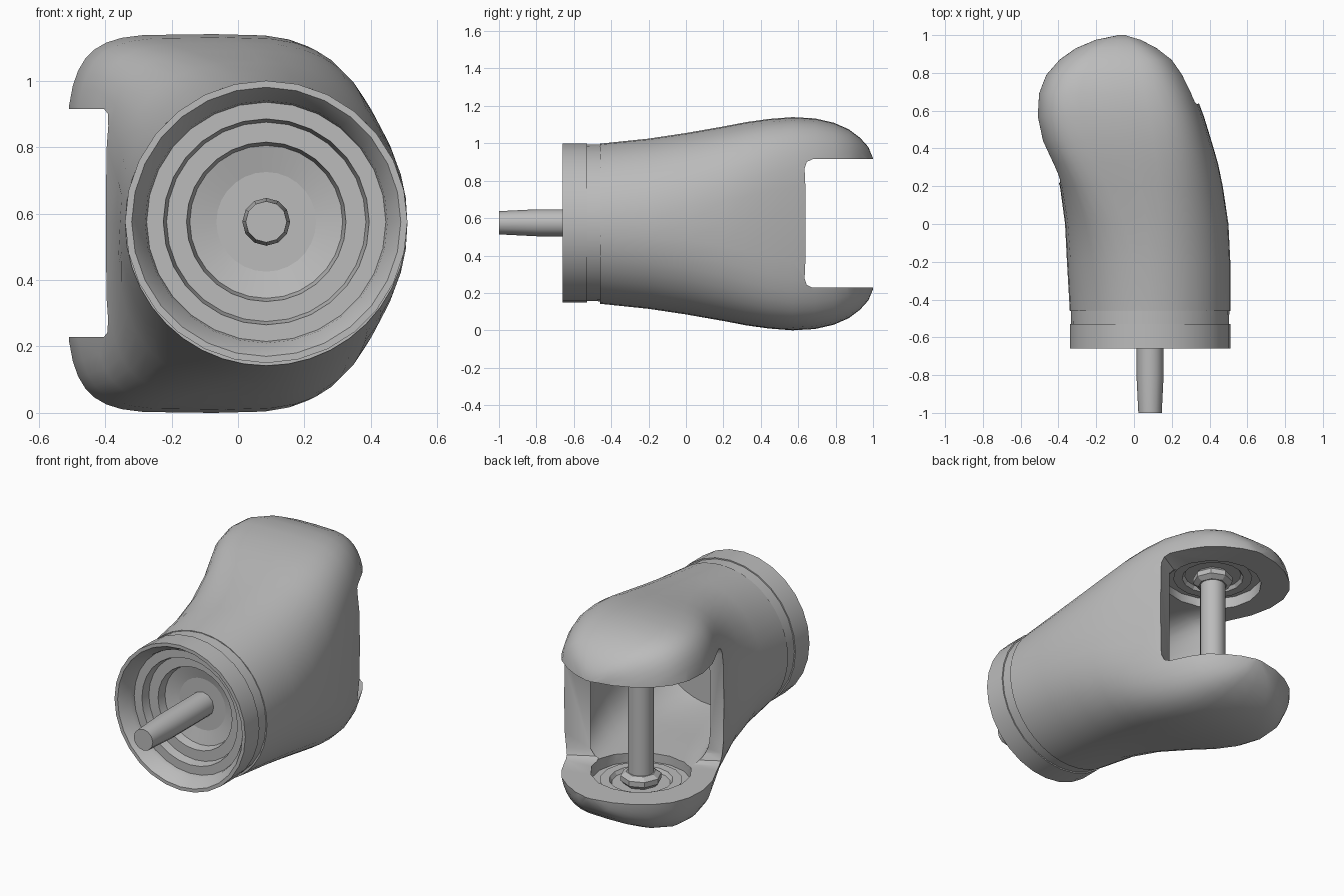
import bpy
import bmesh
import math
from mathutils import Matrix, Vector

if "Cube" in bpy.data.objects:
    bpy.data.objects.remove(bpy.data.objects["Cube"])

MID_Z = 0.57
AXIS_X = 0.085
PIN = Vector((-0.1, 0.56, MID_Z))

grey = bpy.data.materials.new("plain grey")
grey.use_nodes = True
grey.diffuse_color = (0.5, 0.5, 0.5, 1)
grey.node_tree.nodes["Principled BSDF"].inputs["Base Color"].default_value = (0.5, 0.5, 0.5, 1)


def make_object(name, bm):
    bmesh.ops.recalc_face_normals(bm, faces=bm.faces)
    mesh = bpy.data.meshes.new(name)
    bm.to_mesh(mesh)
    bm.free()
    mesh.materials.append(grey)
    obj = bpy.data.objects.new(name, mesh)
    bpy.context.collection.objects.link(obj)
    return obj


def bridge(bm, rings, closed=False):
    """Skin a row of equal rings; cap the ends unless closed."""
    pairs = list(zip(rings, rings[1:]))
    if closed:
        pairs.append((rings[-1], rings[0]))
    for a, b in pairs:
        for i in range(len(a)):
            j = (i + 1) % len(a)
            bm.faces.new((a[i], a[j], b[j], b[i]))
    if not closed:
        bm.faces.new(rings[0])
        bm.faces.new(rings[-1])


def signed_power(value, power):
    return math.copysign(abs(value) ** power, value)


def loft(name, stations, sides=40):
    """Rounded-square sections placed along y."""
    bm = bmesh.new()
    rings = []
    for y, left, right, half, square_left, square_right in stations:
        ring = []
        for i in range(sides):
            a = math.tau * i / sides
            square = square_left if math.cos(a) < 0 else square_right
            x = (left + right) / 2 + (right - left) / 2 * signed_power(math.cos(a), 2 / square)
            z = MID_Z + half * signed_power(math.sin(a), 2 / square)
            ring.append(bm.verts.new((x, y, z)))
        rings.append(ring)
    bridge(bm, rings)
    return make_object(name, bm)


def turned(name, profile, place, sides, closed=False):
    """Profile of (radius, height) turned about local z."""
    bm = bmesh.new()
    rings = []
    for r, h in profile:
        rings.append([bm.verts.new((r * math.cos(math.tau * i / sides),
                                    r * math.sin(math.tau * i / sides), h))
                      for i in range(sides)])
    bridge(bm, rings, closed)
    bm.transform(place)
    return make_object(name, bm)


def cut(target, cutter):
    mod = target.modifiers.new("cut", 'BOOLEAN')
    mod.operation = 'DIFFERENCE'
    mod.solver = 'EXACT'
    mod.object = cutter
    cutter.hide_render = True
    cutter.hide_viewport = True


def smooth(obj, degrees):
    bpy.ops.object.select_all(action='DESELECT')
    obj.select_set(True)
    bpy.context.view_layer.objects.active = obj
    bpy.ops.object.shade_smooth_by_angle(angle=math.radians(degrees))


# Curved body: y, left x, right x, half height, squareness of left and right
stations = [
    (-0.46, -0.34, 0.51, 0.428, 2, 2),
    (-0.2, -0.355, 0.51, 0.455, 2.2, 2.1),
    (0.0, -0.365, 0.5, 0.485, 2.8, 2.2),
    (0.2, -0.392, 0.47, 0.52, 4.2, 2.5),
    (0.32, -0.435, 0.445, 0.543, 5, 2.8),
    (0.44, -0.49, 0.41, 0.56, 5, 3.2),
    (0.57, -0.517, 0.37, 0.57, 5, 3.5),
    (0.69, -0.51, 0.325, 0.563, 5, 3.6),
    (0.79, -0.475, 0.275, 0.54, 4.6, 3.7),
    (0.87, -0.41, 0.22, 0.505, 4.2, 3.8),
    (0.93, -0.33, 0.145, 0.46, 4, 3.8),
    (0.975, -0.225, 0.06, 0.41, 4, 3.8),
    (1.0, -0.1, -0.03, 0.35, 4, 3.8),
]
body = loft("arm_body", stations)

# Hollow inside of the body, round in front
wall = 0.075
inner = [(-0.34, -0.26, 0.43, 0.345, 2, 2)]
inner += [(y, l + wall, r - wall, min(h - wall, 0.36), a + 0.5, b + 0.5)
          for y, l, r, h, a, b in stations if -0.3 < y < 0.6]
cut(body, loft("hollow_cutter", inner))

# Slanted side opening that leaves two fork lobes
bm = bmesh.new()
outline = [(-0.9, -0.07), (0.8, 0.9), (0.8, 1.4), (-0.9, 1.4)]
rings = [[bm.verts.new((x, y, z)) for x, y in outline] for z in (0.228, 0.915)]
bridge(bm, rings)
opening = make_object("opening_cutter", bm)
bevel = opening.modifiers.new("soft corners", 'BEVEL')
bevel.width = 0.05
bevel.segments = 2
cut(body, opening)

# Round sockets in the fork lobes
cut(body, turned("socket_cutter", [(0.27, -0.41), (0.27, 0.41)], Matrix.Translation(PIN), 16))

# Pivot post with a collar and seat ring at each end
upright = Matrix.Translation(PIN)
post = turned("pivot_post", [(0.07, -0.42), (0.07, 0.42)], upright, 16)
smooth(post, 40)
for label, flip in (("upper", 1), ("lower", -1)):
    place = upright @ Matrix.Scale(flip, 4, (0, 0, 1))
    turned(label + "_post_collar", [(0.08, 0.42), (0.11, 0.39), (0.11, 0.36), (0.08, 0.34)], place, 8)
    turned(label + "_seat_ring", [(0.2, 0.42), (0.22, 0.39), (0.17, 0.39), (0.15, 0.42)],
           place, 16, closed=True)

# Front collar with stepped cup; local z runs back along y
along_y = Matrix.Translation((AXIS_X, 0, MID_Z + 0.005)) @ Matrix.Rotation(-math.pi / 2, 4, 'X')
cup = [(0.42, -0.45), (0.418, -0.53), (0.425, -0.53), (0.425, -0.66), (0.405, -0.66),
       (0.365, -0.6), (0.36, -0.57), (0.31, -0.57), (0.3, -0.52), (0.24, -0.52),
       (0.23, -0.47), (0.15, -0.45), (0.13, -0.41), (0.07, -0.4)]
collar = turned("front_collar", cup, along_y, 28)
smooth(collar, 30)
cut(body, turned("cup_cutter", [(0.26, -0.6), (0.26, -0.39)], along_y, 28))

# Front shaft
shaft = turned("front_shaft", [(0.072, -0.39), (0.072, -0.8), (0.062, -1.0)], along_y, 12)
smooth(shaft, 40)

# Bake the cuts, then shade
bpy.context.view_layer.update()
graph = bpy.context.evaluated_depsgraph_get()
baked = bpy.data.meshes.new_from_object(body.evaluated_get(graph))
body.modifiers.clear()
body.data = baked
smooth(body, 35)
for obj in list(bpy.data.objects):
    if obj.name.endswith("_cutter"):
        bpy.data.objects.remove(obj)
